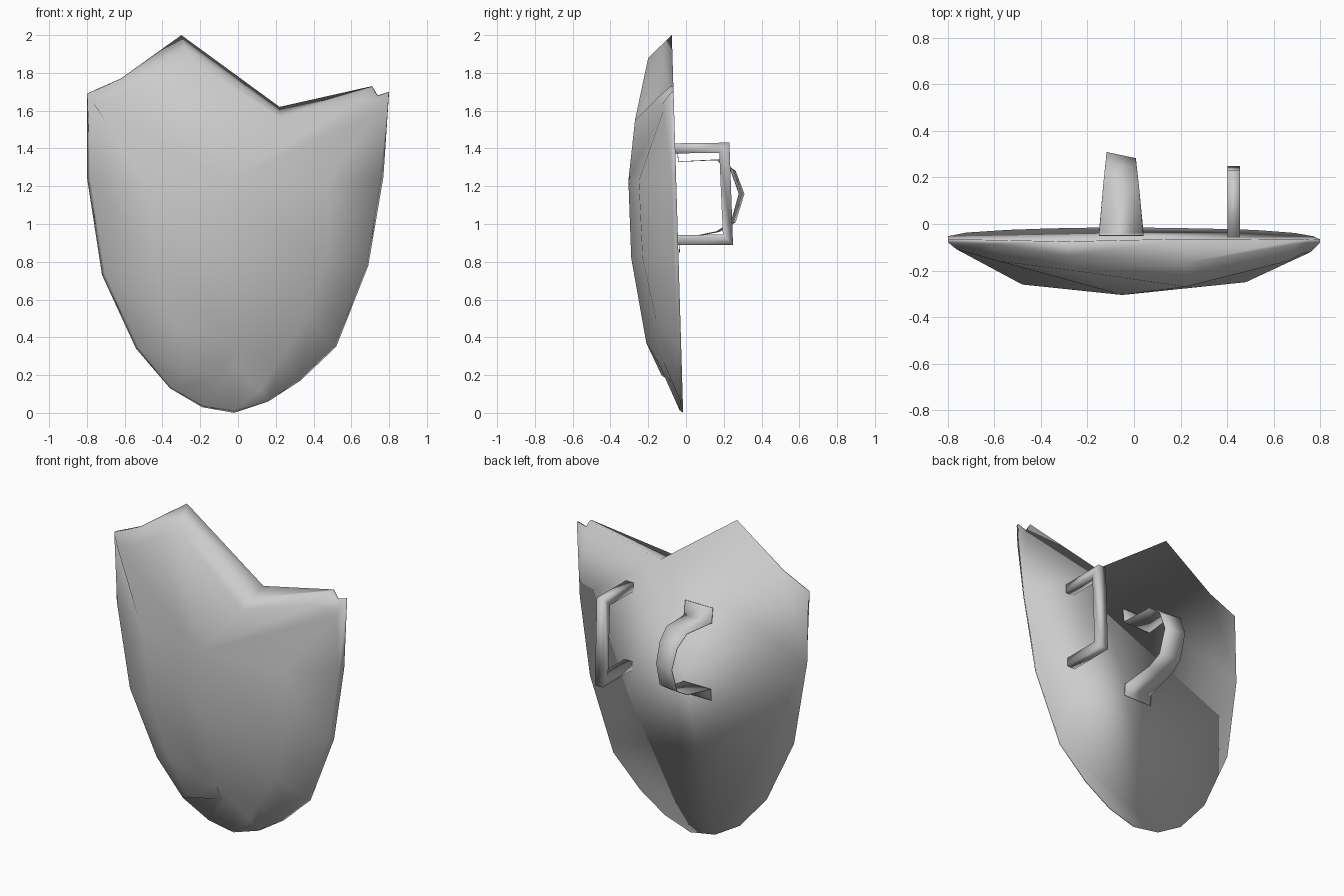
import bpy, bmesh
from math import cos, sin, tau
from mathutils import Vector

if "Cube" in bpy.data.objects:
    bpy.data.objects.remove(bpy.data.objects["Cube"], do_unlink=True)

grey = bpy.data.materials.new("worn_grey")
grey.use_nodes = True
grey.diffuse_color = (0.6, 0.6, 0.6, 1)
grey.node_tree.nodes["Principled BSDF"].inputs["Base Color"].default_value = (0.6, 0.6, 0.6, 1)


def finish(name, bm):
    """Turn a bmesh into a smooth grey object."""
    bmesh.ops.recalc_face_normals(bm, faces=bm.faces[:])
    mesh = bpy.data.meshes.new(name)
    bm.to_mesh(mesh)
    bm.free()
    mesh.materials.append(grey)
    mesh.shade_smooth()
    obj = bpy.data.objects.new(name, mesh)
    bpy.context.collection.objects.link(obj)
    return obj


def loft(bm, rings, closed):
    """Join successive rows of vertices with quads."""
    for a, b in zip(rings, rings[1:]):
        count = len(a)
        for i in range(count if closed else count - 1):
            j = (i + 1) % count
            bm.faces.new((a[i], a[j], b[j], b[i]))


# Shield: rim (x, z) paired with a shoulder point (x, y, z) on the front
profile = [
    ((-.3, 2), (-.26, -.2, 1.88)),
    ((-.62, 1.77), (-.58, -.16, 1.7)),
    ((-.8, 1.69), (-.76, -.11, 1.63)),
    ((-.8, 1.25), (-.48, -.26, 1.23)),
    ((-.72, .73), (-.44, -.24, .8)),
    ((-.54, .34), (-.33, -.2, .45)),
    ((-.36, .13), (-.25, -.13, .2)),
    ((-.19, .03), (-.1, -.05, .2)),
    ((-.02, 0), (-.02, -.135, .24)),
    ((.16, .06), (.12, -.05, .12)),
    ((.33, .17), (.22, -.12, .27)),
    ((.52, .35), (.37, -.16, .5)),
    ((.69, .78), (.47, -.23, .82)),
    ((.77, 1.25), (.48, -.25, 1.23)),
    ((.8, 1.7), (.76, -.12, 1.6)),
    ((.74, 1.68), (.72, -.13, 1.63)),
    ((.71, 1.73), (.66, -.16, 1.66)),
    ((.22, 1.62), (.22, -.27, 1.55)),
]
broken = (0, len(profile) - 1)  # ends of the large fracture, which has no rolled lip
bm = bmesh.new()
rim, lip, shoulder = [], [], []
for i, ((x, z), point) in enumerate(profile):
    edge = Vector((x, -.015 - .03 * z, z))
    inner = Vector(point)
    rim.append(bm.verts.new(edge))
    if i in broken:
        lip.append(bm.verts.new(edge.lerp(inner, .5)))
    else:
        lip.append(bm.verts.new(edge.lerp(inner, .06) - Vector((0, .012, 0))))
    shoulder.append(bm.verts.new(inner))
loft(bm, [rim, lip, shoulder], True)
bm.faces.new(rim)

# Front ridge running down the middle of the shield
ridge = [bm.verts.new(p) for p in ((-.05, -.305, 1.23), (-.05, -.29, .82), (0, -.21, .37))]


def ridge_for(vert):
    return ridge[0 if vert.co.z > 1 else 1 if vert.co.z > .6 else 2]


for i, a in enumerate(shoulder):
    b = shoulder[(i + 1) % len(shoulder)]
    top, low = ridge_for(a), ridge_for(b)
    bm.faces.new((a, b, low) if top is low else (a, b, low, top))
finish("shield_body", bm)

# Hand grip: square bar bent into a bracket, mitred at the corners
bm = bmesh.new()
rings = []
sides, radius, grip_x = 4, .038, .428
bar = [(-.07, 1.4, 0), (.203, 1.404, 1), (.222, .917, 1), (-.07, .915, 0)]
for y, z, mitre in bar:
    # The outside of the bend faces up on the top arm, down on the lower one
    outward = 1 if z > 1 else -1
    ring = []
    for k in range(sides):
        turn = tau * (k + .5) / sides
        across, out = radius * cos(turn), radius * sin(turn)
        ring.append(bm.verts.new((grip_x + across, y + mitre * out, z + outward * out)))
    rings.append(ring)
loft(bm, rings, True)
bm.faces.new(rings[0])
bm.faces.new(rings[-1])
finish("hand_grip", bm)

# Arm strap: thin tapered ribbon with flat feet on the shield back
bm = bmesh.new()
path = [(-.05, 1.42), (-.04, 1.33), (.17, 1.34), (.25, 1.28), (.294, 1.16),
        (.25, 1.01), (.17, .96), (-.03, .92), (-.035, .85)]
rows = []
for y, z in path:
    reach = max(y, 0)
    half = .095 - .11 * reach
    rows.append([bm.verts.new((-.055 + s * half, y - s * .045 * reach, z)) for s in (-1, 1)])
loft(bm, rows, False)
strap = finish("arm_strap", bm)
thickness = strap.modifiers.new("thickness", "SOLIDIFY")
thickness.thickness = .004
thickness.offset = 0
